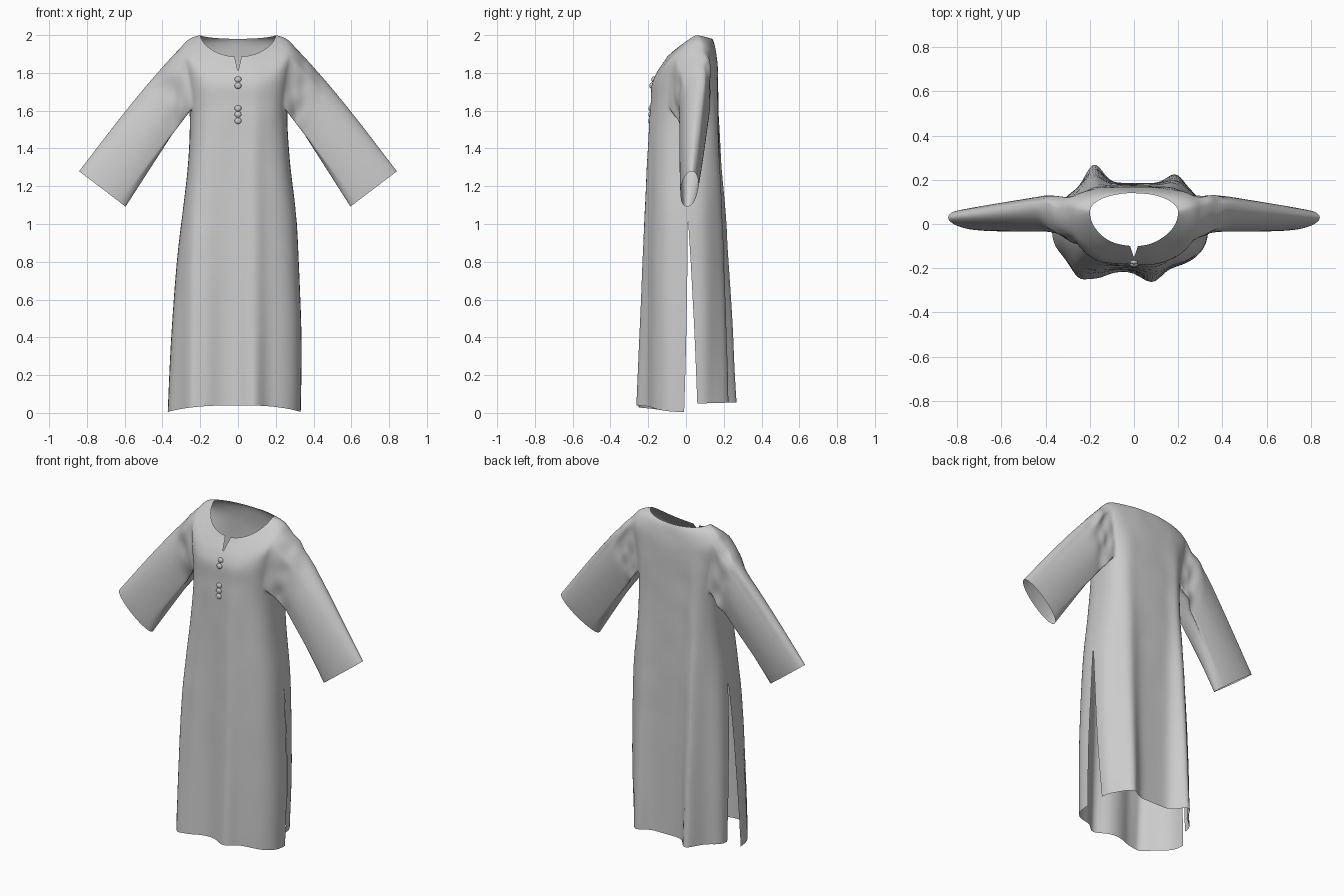
import bpy, bmesh, math
from mathutils import Vector, noise

if "Cube" in bpy.data.objects:
    bpy.data.objects.remove(bpy.data.objects["Cube"])

# Loops: z front, z side, z back, x left, x right, y front, y back, y side, roundness exponent
LOOPS = [
    (.04, .005, .055, .372, .332, -.212, .185, .02, .75),
    (.40, .38, .40, .355, .337, -.207, .185, .02, .72),
    (.80, .79, .80, .325, .322, -.202, .183, .015, .70),
    (1.05, 1.05, 1.05, .295, .308, -.197, .182, .01, .70),
    (1.30, 1.30, 1.30, .266, .278, -.192, .178, .015, .70),
    (1.52, 1.52, 1.52, .255, .262, -.188, .174, .035, .70),
    (1.64, 1.66, 1.65, .262, .265, -.185, .172, .05, .70),
    (1.73, 1.80, 1.75, .284, .284, -.181, .170, .06, .72),
    (1.79, 1.915, 1.85, .305, .305, -.158, .167, .07, .78),
    (1.835, 1.965, 1.92, .278, .278, -.132, .158, .07, .88),
    (1.865, 1.99, 1.96, .238, .238, -.112, .149, .065, .95),
    (1.885, 2.0, 1.98, .200, .200, -.100, .140, .055, 1.0),
]
SUB = 3        # rows per table step
N = 32         # columns per panel
ARM = 5        # armhole columns each side of the side seam
ROW0, ROW1 = 5 * SUB + 2, 8 * SUB + 1
FOLDS = {-1: [(.08, .05, .065), (-.17, .06, .045), (-.25, .045, .06)],
         1: [(-.18, .05, .105), (.19, .055, .06)]}


def row_values(i):
    k = min(i // SUB, len(LOOPS) - 2)
    t = i / SUB - k
    p = [LOOPS[max(0, min(len(LOOPS) - 1, k + d))] for d in (-1, 0, 1, 2)]
    return [.5 * (2 * b + (c - a) * t + (2 * a - 5 * b + 4 * c - d) * t * t
                  + (3 * b - a - 3 * c + d) * t ** 3) for a, b, c, d in zip(*p)]


def panel_point(i, j, side):
    """side -1 is the front panel, 1 the back panel; j runs from +x to -x."""
    zf, zs, zb, xl, xr, yf, yb, ys, e = row_values(i)
    a = math.pi * j / N
    c, s = math.cos(a), max(0, math.sin(a))
    if j in (0, N):
        s = 0
    if j == N // 2:
        c = 0
    gap = max(0, 1 - zs / 1.05) if i < 3 * SUB else 0
    w = (xr if c > 0 else xl) - (.045 * gap if side > 0 else 0)
    x = math.copysign(w * abs(c) ** e, c)
    edge = ys + (.04 if side > 0 else -.03) * gap
    y = edge + ((yf if side < 0 else yb) - edge) * s ** e
    z = zs + ((zf if side < 0 else zb) - zs) * s ** (2 - .8 * max(0, (e - .7) / .3))
    if side > 0:
        z += .045 * gap * (1 - s * s)
    amount = max(0, 1 - z / 1.85)
    for fx, fw, amp in FOLDS[side]:
        y += side * amp * amount * math.exp(-((x - fx) / fw) ** 2) * min(1, s * 1.6)
    if 0 < s:
        y += .004 * noise.noise(Vector((x * 9, side * 5, z * 7))) * s
    return Vector((x, y, z))


bm = bmesh.new()
ROWS = (len(LOOPS) - 1) * SUB + 1
grid = {s: [[bm.verts.new(panel_point(i, j, s)) for j in range(N + 1)]
            for i in range(ROWS)] for s in (-1, 1)}

# Front and back panels, leaving the armholes open
for s in (-1, 1):
    g = grid[s]
    for i in range(ROWS - 1):
        for j in range(N):
            if ROW0 <= i < ROW1 and (j < ARM or j >= N - ARM):
                continue
            bm.faces.new((g[i][j], g[i][j + 1], g[i + 1][j + 1], g[i + 1][j]))


# Sleeves: rings running from each armhole edge to a flat cuff
def sleeve(sx):
    col = (lambda k: k) if sx > 0 else (lambda k: N - k)
    f, b = grid[-1], grid[1]
    loop = [f[ROW0][col(k)] for k in range(ARM, -1, -1)]
    loop += [b[ROW0][col(k)] for k in range(1, ARM + 1)]
    loop += [b[i][col(ARM)] for i in range(ROW0 + 1, ROW1 + 1)]
    loop += [b[ROW1][col(k)] for k in range(ARM - 1, -1, -1)]
    loop += [f[ROW1][col(k)] for k in range(1, ARM + 1)]
    loop += [f[i][col(ARM)] for i in range(ROW1 - 1, ROW0, -1)]
    start = [v.co.copy() for v in loop]
    lo, hi = [[fn(p[a] for p in start) for a in range(3)] for fn in (min, max)]
    top, bottom = Vector((sx * .842, .03, 1.28)), Vector((sx * .592, .005, 1.09))
    mid, half = (top + bottom) / 2, (top - bottom) / 2
    prev, steps = loop, 20
    for n in range(1, steps + 1):
        t = n / steps
        blend = min(1, t / .3)
        blend = blend * blend * (3 - 2 * blend)
        ring = []
        for p in start:
            a = math.atan2((2 * p.z - lo[2] - hi[2]) / (hi[2] - lo[2]),
                           (2 * p.y - lo[1] - hi[1]) / (hi[1] - lo[1]))
            q = mid + half * math.sin(a) + Vector((0, .046 * math.cos(a), 0))
            r = p.lerp(q, t)
            # the sleeve flattens quickly, then tapers slowly
            depth = .046 + .046 * (1 - t) ** .8
            centre = .018 + .04 * (1 - t) + .012 * math.sin(a)
            r.y += (centre + depth * math.cos(a) - r.y) * blend
            bulge = math.sin(math.pi * t ** .75) * .012 * max(0, math.sin(a))
            r += Vector((sx * bulge, 0, bulge))
            # gathers near the underarm
            g = math.exp(-((t - .13) / .1) ** 2) * .04
            r.y += g * noise.noise(Vector((r.x * 24, r.y * 8, r.z * 12)))
            ring.append(bm.verts.new(r))
        m = len(ring)
        for k in range(m):
            bm.faces.new((prev[k], prev[(k + 1) % m], ring[(k + 1) % m], ring[k]))
        prev = ring


sleeve(1)
sleeve(-1)
# Remove unused armhole vertices, then stitch the side seams above the slits
bmesh.ops.delete(bm, geom=[v for v in bm.verts if not v.link_faces], context='VERTS')
bmesh.ops.remove_doubles(bm, verts=bm.verts, dist=.0005)
bmesh.ops.recalc_face_normals(bm, faces=bm.faces)

# Neck notch at the centre front
NOTCH = 1.805
cut = [e for e in bm.edges if all(abs(v.co.x) < 1e-5 and v.co.y < 0 and v.co.z > NOTCH - .012
                                  for v in e.verts)]
bmesh.ops.split_edges(bm, edges=cut)
for v in bm.verts:
    if abs(v.co.x) < 1e-5 and v.co.y < 0 and v.co.z > NOTCH:
        side = sum(f.calc_center_median().x for f in v.link_faces)
        v.co.x = math.copysign(.018 * (v.co.z - NOTCH) / .08, side)

# Sharp corners at hem and slit ends
crease = bm.verts.layers.float.new("crease_vert")
for v in bm.verts:
    if len(v.link_faces) == 1:
        v[crease] = 1

mesh = bpy.data.meshes.new("tunic")
bm.to_mesh(mesh)
bm.free()
mesh.shade_smooth()
tunic = bpy.data.objects.new("tunic", mesh)
bpy.context.collection.objects.link(tunic)
sub = tunic.modifiers.new("smooth_cloth", 'SUBSURF')
sub.levels = sub.render_levels = 1
sub.boundary_smooth = 'PRESERVE_CORNERS'

# Buttons
for n, (z, y) in enumerate([(1.765, -.172), (1.732, -.183), (1.612, -.187), (1.58, -.188), (1.546, -.189)]):
    bpy.ops.mesh.primitive_uv_sphere_add(segments=16, ring_count=10, radius=.018, location=(0, y, z))
    button = bpy.context.object
    button.name = f"button_{n + 1}"
    button.scale = (1, .6, .9)
    bpy.ops.object.shade_smooth()
